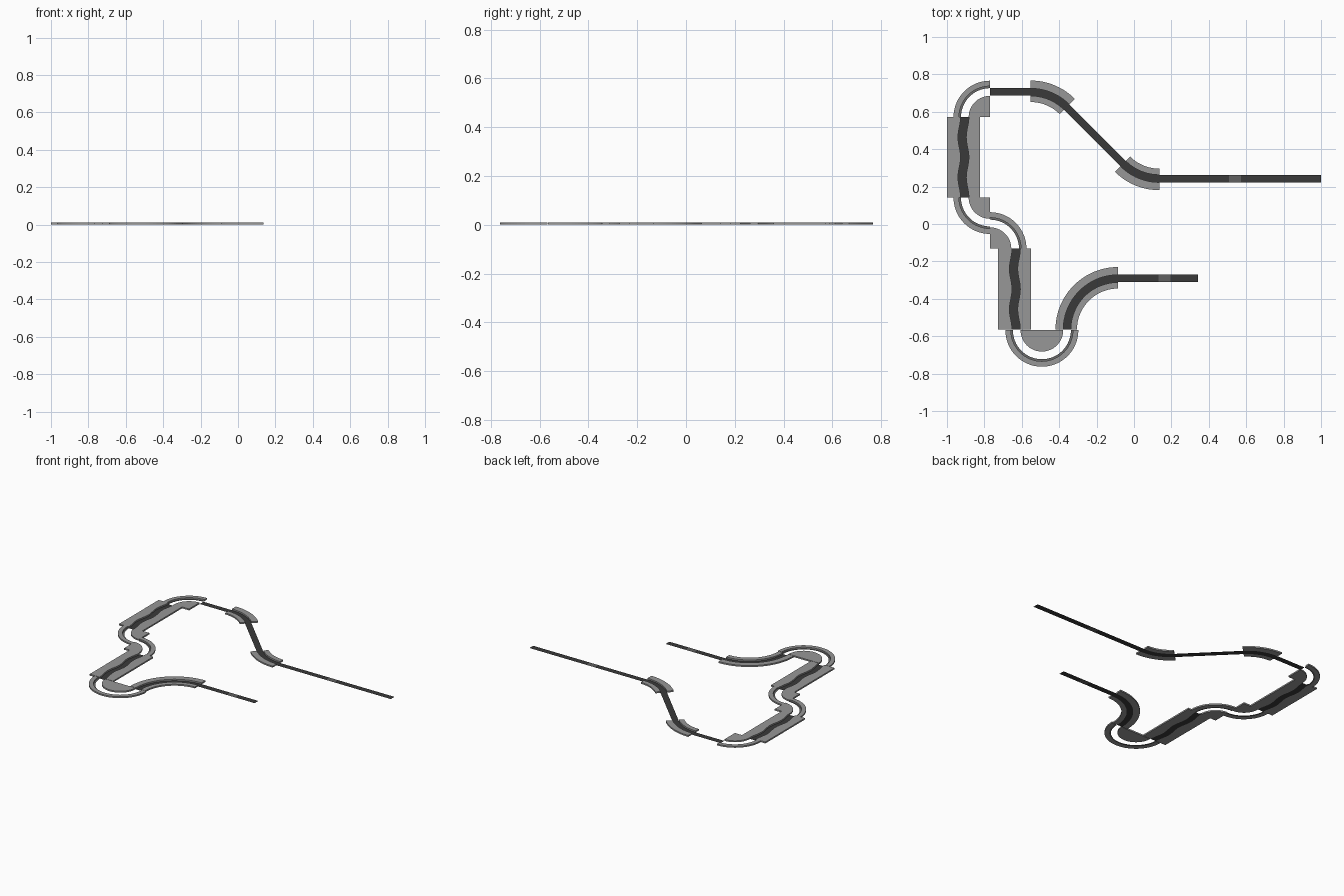
import bpy, bmesh, math

if "Cube" in bpy.data.objects:
    bpy.data.objects.remove(bpy.data.objects["Cube"])

def material(name, v):
    m = bpy.data.materials.new(name)
    m.diffuse_color = (v, v, v, 1)
    m.use_nodes = True
    m.node_tree.nodes["Principled BSDF"].inputs["Base Color"].default_value = m.diffuse_color
    return m

ASPHALT = material("dark asphalt", 0.042)
START = material("worn asphalt", 0.115)
VERGE = material("grey verge", 0.31)
KERB = material("dark grey kerb", 0.14)

H = 0.01              # verge thickness
W = 0.02              # half road width

def arc(c, r, a0, a1, n=24):
    pts = []
    for i in range(n + 1):
        a = math.radians(a0 + (a1 - a0) * i / n)
        pts.append((c[0] + r * math.cos(a), c[1] + r * math.sin(a)))
    return pts

def strip(name, left, right, mat, height=0.0, z=0.0):
    """Flat ribbon between two edge lines, optionally thickened upwards."""
    bm = bmesh.new()
    lv = [bm.verts.new((x, y, z)) for x, y in left]
    rv = [bm.verts.new((x, y, z)) for x, y in right]
    for i in range(len(lv) - 1):
        bm.faces.new((lv[i], lv[i + 1], rv[i + 1], rv[i]))
    bmesh.ops.remove_doubles(bm, verts=bm.verts[:], dist=1e-5)
    bm.normal_update()
    down = [f for f in bm.faces if f.normal.z < 0]
    bmesh.ops.reverse_faces(bm, faces=down)
    if height:
        ext = bmesh.ops.extrude_face_region(bm, geom=bm.faces[:], use_keep_orig=True)
        top = [g for g in ext["geom"] if isinstance(g, bmesh.types.BMVert)]
        bmesh.ops.translate(bm, verts=top, vec=(0, 0, height))
        bmesh.ops.recalc_face_normals(bm, faces=bm.faces[:])
    me = bpy.data.meshes.new(name)
    bm.to_mesh(me)
    bm.free()
    me.materials.append(mat)
    ob = bpy.data.objects.new(name, me)
    bpy.context.collection.objects.link(ob)
    return ob

def straight(name, p, q, mat):
    dx, dy = q[0] - p[0], q[1] - p[1]
    d = math.hypot(dx, dy)
    nx, ny = -dy / d * W, dx / d * W
    strip(name, [(p[0] + nx, p[1] + ny), (q[0] + nx, q[1] + ny)],
          [(p[0] - nx, p[1] - ny), (q[0] - nx, q[1] - ny)], mat)

def wide_bend(name, c, a0, a1):
    """Gentle bend: road with a raised verge on each side."""
    ring = lambda r: arc(c, r, a0, a1)
    strip(name + "_road", ring(0.253), ring(0.293), ASPHALT)
    strip(name + "_inner_verge", ring(0.22), ring(0.253), VERGE, H)
    strip(name + "_outer_verge", ring(0.293), ring(0.335), VERGE, H)

def tight_bend(name, c, a0, a1):
    """Tight bend: open roadway between a filled infield and an outer rim."""
    ring = lambda r: arc(c, r, a0, a1, 32)
    strip(name + "_infield", ring(0.0), ring(0.114), VERGE, H)
    strip(name + "_kerb", ring(0.155), ring(0.166), KERB)
    strip(name + "_outer_verge", ring(0.166), ring(0.195), VERGE, H)

def wavy(name, x0, x1, y0, y1, cx):
    """Straight with a weaving road between rectangular verges."""
    n = 32
    ys = [y0 + (y1 - y0) * i / n for i in range(n + 1)]
    mid = [cx + 0.007 * math.cos(4 * math.pi * i / n) for i in range(n + 1)]
    edge = lambda o: [(m + o, y) for m, y in zip(mid, ys)]
    side = lambda x: [(x, y) for y in ys]
    strip(name + "_road", edge(-0.022), edge(0.022), ASPHALT)
    strip(name + "_left_verge", side(x0), edge(-0.022), VERGE, H)
    strip(name + "_right_verge", edge(0.022), side(x1), VERGE, H)

# lower straight with start patch
straight("lower_straight_west", (-0.085, -0.29), (0.13, -0.29), ASPHALT)
straight("lower_start_patch", (0.13, -0.29), (0.195, -0.29), START)
straight("lower_straight_east", (0.195, -0.29), (0.343, -0.29), ASPHALT)

# lower bends and weaving straights up the west side
wide_bend("lower_bend", (-0.085, -0.565), 90, 180)
tight_bend("hairpin", (-0.4925, -0.568), 180, 360)
wavy("lower_weave", -0.727, -0.55, -0.565, -0.132, -0.637)
tight_bend("chicane_low", (-0.77, -0.132), 0, 90)
tight_bend("chicane_high", (-0.77, 0.142), 180, 270)
wavy("upper_weave", -1.0, -0.823, 0.142, 0.571, -0.912)
tight_bend("top_corner", (-0.77, 0.571), 90, 180)

# upper side: straight, two 45 degree bends joined by a diagonal
straight("top_straight", (-0.77, 0.706), (-0.553, 0.706), ASPHALT)
wide_bend("upper_bend", (-0.553, 0.432), 45, 90)
straight("diagonal", (-0.36, 0.625), (-0.058, 0.323), ASPHALT)
wide_bend("exit_bend", (0.135, 0.516), 225, 270)

# long exit straight with start patch
straight("exit_straight_west", (0.135, 0.243), (0.508, 0.243), ASPHALT)
straight("exit_start_patch", (0.508, 0.243), (0.572, 0.243), START)
straight("exit_straight_east", (0.572, 0.243), (1.0, 0.243), ASPHALT)
